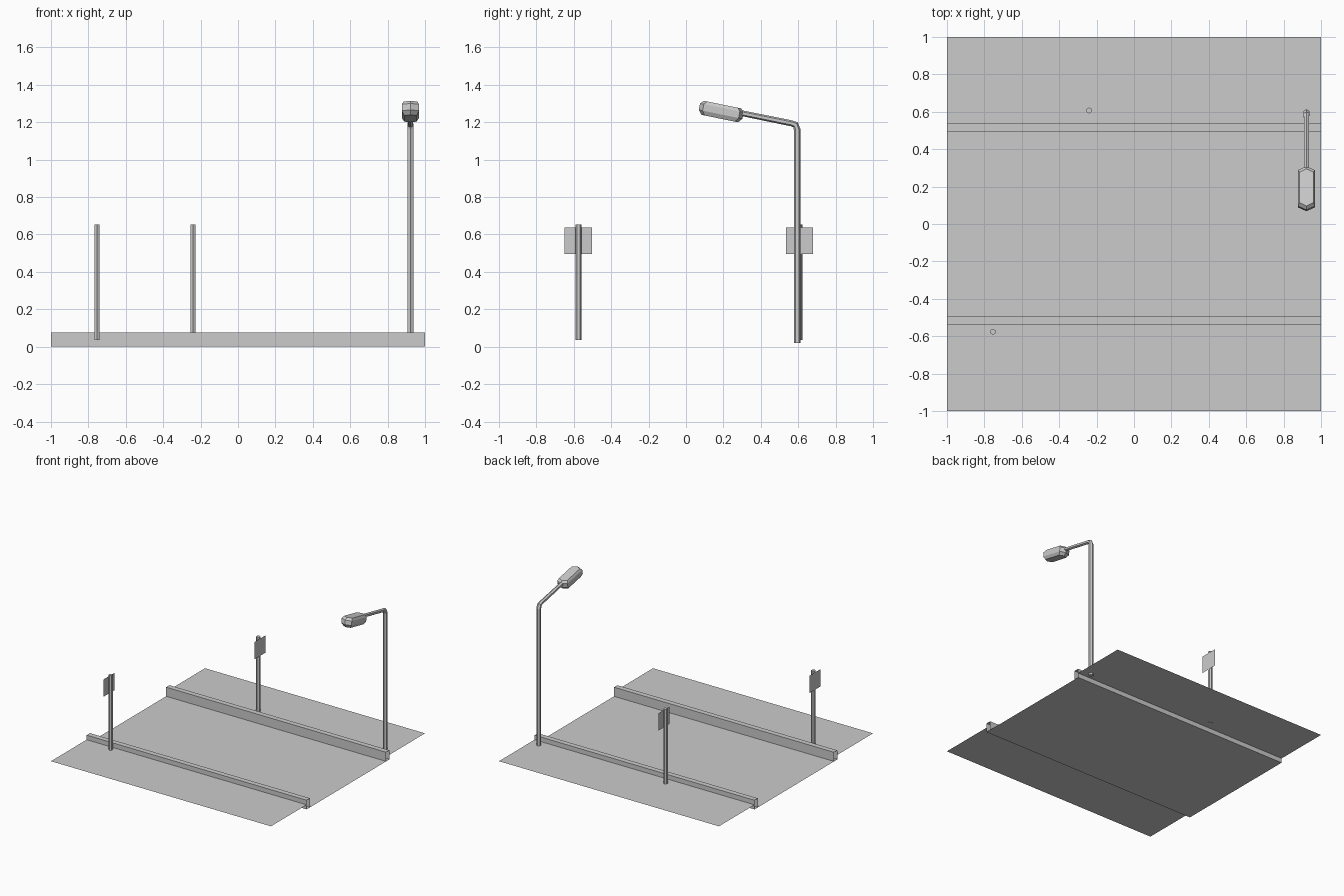
import bpy, math
from mathutils import Vector

if "Cube" in bpy.data.objects:
    bpy.data.objects.remove(bpy.data.objects["Cube"])

WALK_Z, CURB_Z = 0.0375, 0.075


def make(name, verts, faces):
    me = bpy.data.meshes.new(name)
    me.from_pydata([tuple(v) for v in verts], [], faces)
    me.update()
    ob = bpy.data.objects.new(name, me)
    bpy.context.collection.objects.link(ob)
    return ob


def loft(name, rings, caps=True, flip=False):
    """Bridge equal-sized closed rings; optionally cap both ends."""
    n = len(rings[0])
    verts = [v for r in rings for v in r]
    faces = []
    for i in range(len(rings) - 1):
        for j in range(n):
            k = (j + 1) % n
            faces.append((i * n + j, i * n + k, (i + 1) * n + k, (i + 1) * n + j))
    if caps:
        faces.append(tuple(reversed(range(n))))
        faces.append(tuple(range(len(verts) - n, len(verts))))
    if flip:
        faces = [tuple(reversed(f)) for f in faces]
    return make(name, verts, faces)


def hex_ring(centre, r, tangent=(0, 0, 1)):
    """Six-sided ring across a tangent lying in the yz plane."""
    t = Vector(tangent).normalized()
    side = Vector((1, 0, 0))
    up = t.cross(side)
    pts = []
    for i in range(6):
        a = math.pi / 2 + i * math.pi / 3
        pts.append(Vector(centre) + side * r * math.cos(a) + up * r * math.sin(a))
    return pts


def sheet(name, y0, y1, z):
    make(name, [(-1, y0, z), (1, y0, z), (1, y1, z), (-1, y1, z)], [(0, 1, 2, 3)])


# Road and the raised walkways
sheet("road", -0.495, 0.495, 0)
sheet("front_sidewalk", -1, -0.537, WALK_Z)
sheet("back_sidewalk", 0.537, 1, WALK_Z)

# Curbs: square tubes with open ends
for name, y0, y1 in (("front_curb", -0.537, -0.494), ("back_curb", 0.495, 0.538)):
    loft(name, [[(x, y0, 0), (x, y1, 0), (x, y1, CURB_Z), (x, y0, CURB_Z)]
                for x in (-1, 1)], caps=False)

# Sign posts, each with a thin plate on one side
for name, x, y, side in (("front", -0.754, -0.576, -1), ("back", -0.24, 0.607, 1)):
    loft(name + "_sign_post", [hex_ring((x, y, z), 0.016) for z in (0.035, 0.652)])
    px, h = x + side * 0.0142, 0.073 * side
    make(name + "_sign_plate",
         [(px, y - h, 0.495), (px, y + h, 0.495), (px, y + h, 0.637), (px, y - h, 0.637)],
         [(0, 1, 2, 3)])

# Street lamp post bending into its arm
LX = 0.922
loft("lamp_post", [
    hex_ring((LX, 0.595, 0.02), 0.0185),
    hex_ring((LX, 0.595, 1.16), 0.0185),
    hex_ring((LX, 0.586, 1.186), 0.0175, (0, -0.75, 0.66)),
    hex_ring((LX, 0.565, 1.194), 0.016, (0, -0.98, 0.21)),
    hex_ring((LX, 0.27, 1.254), 0.015, (0, -0.98, 0.21))])

# Lamp head: long hexagon with bevelled top and bottom, tilted with the arm
centre = Vector((LX, 0.188, 1.257))
along = Vector((0, 0.98, -0.2)).normalized()
up = Vector((0, 0.2, 0.98)).normalized()
plan = [(0.046, -0.098), (0.046, 0.098), (0, 0.119),
        (-0.046, 0.098), (-0.046, -0.098), (0, -0.119)]
rings = []
for h, sw, sl in ((-0.038, 0.72, 0.84), (-0.015, 1, 1), (0.02, 1, 1), (0.038, 0.8, 0.85)):
    rings.append([centre + Vector((x * sw, 0, 0)) + along * (y * sl) + up * h
                  for x, y in plan])
loft("lamp_head", rings)
